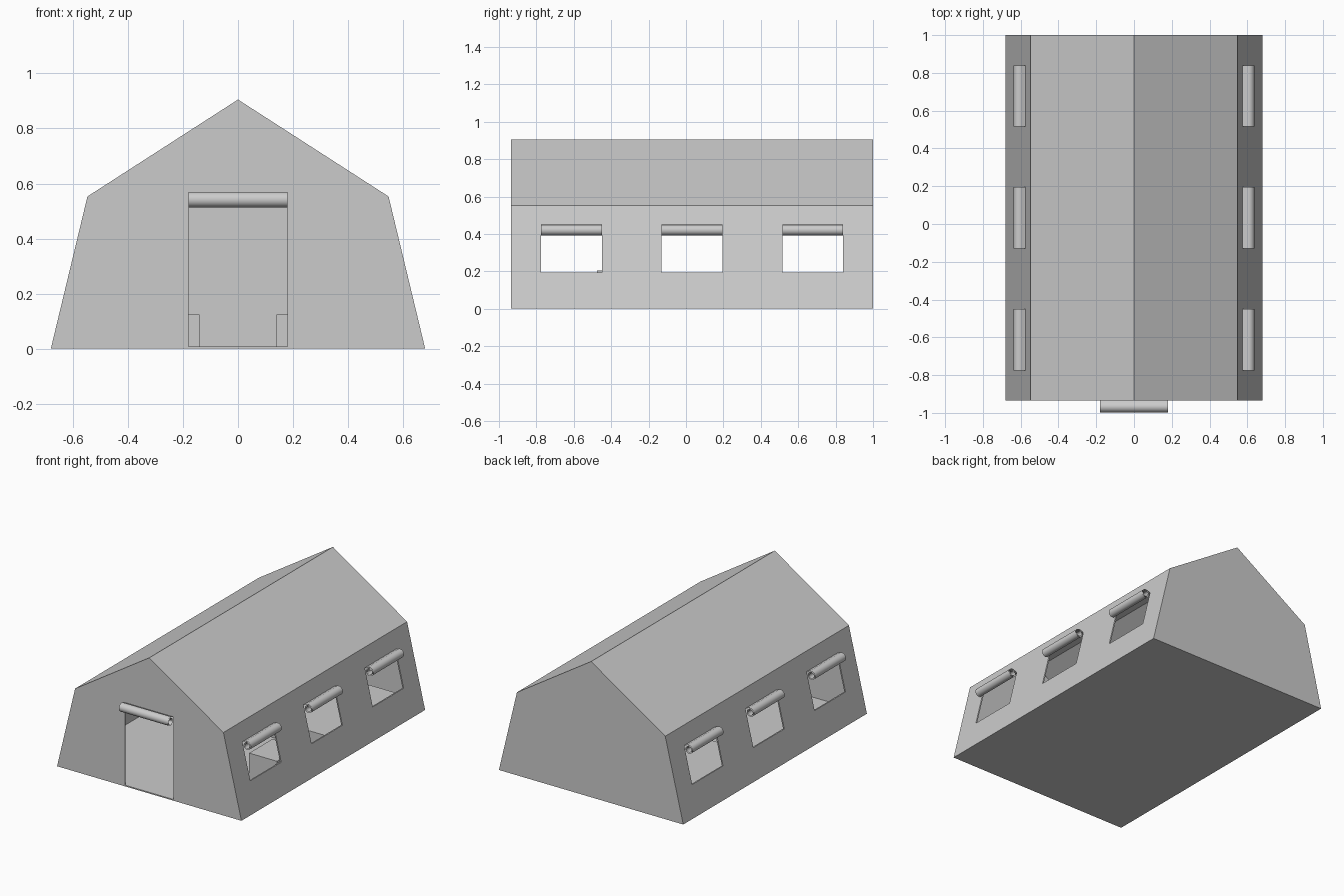
import bpy, bmesh, math

if "Cube" in bpy.data.objects:
    bpy.data.objects.remove(bpy.data.objects["Cube"])

FRONT, BACK = -0.935, 1.0
WINDOWS = [(-0.775, -0.45), (-0.13, 0.195), (0.515, 0.84)]


def make_object(name, verts, faces):
    mesh = bpy.data.meshes.new(name)
    mesh.from_pydata(verts, [], faces)
    bm = bmesh.new()
    bm.from_mesh(mesh)
    bmesh.ops.recalc_face_normals(bm, faces=bm.faces)
    bm.to_mesh(mesh)
    bm.free()
    ob = bpy.data.objects.new(name, mesh)
    bpy.context.collection.objects.link(ob)
    return ob


def prism(name, half, y0, y1):
    # mirror the half profile across x = 0 and extrude it along y
    prof = half + [(-x, z) for x, z in reversed(half) if x > 0]
    n = len(prof)
    verts = [(x, y, z) for y in (y0, y1) for x, z in prof]
    faces = [list(range(n)), list(range(n, 2 * n))]
    faces += [(i, (i + 1) % n, n + (i + 1) % n, n + i) for i in range(n)]
    return make_object(name, verts, faces)


def box(name, x, y, z):
    verts = [(a, b, c) for a in x for b in y for c in z]
    faces = [(0, 1, 3, 2), (4, 5, 7, 6), (0, 1, 5, 4),
             (2, 3, 7, 6), (0, 2, 6, 4), (1, 3, 7, 5)]
    return make_object(name, verts, faces)


def cut(target, cutter):
    mod = target.modifiers.new("cut", 'BOOLEAN')
    mod.object = cutter
    mod.operation = 'DIFFERENCE'
    mod.solver = 'EXACT'
    cutter.hide_render = True
    bpy.ops.object.select_all(action='DESELECT')
    bpy.context.view_layer.objects.active = target
    target.select_set(True)
    bpy.ops.object.modifier_apply(modifier=mod.name)
    bpy.data.objects.remove(cutter, do_unlink=True)


def rolled_flap(name, w0, w1, place):
    # thin sheet: leaves the wall, then spirals inward (u outward, v up)
    steps, turns = 48, 2.2
    prof = [(-0.036, 0.018)]
    for i in range(steps + 1):
        t = i / steps
        a = math.radians(130) - t * turns * math.tau
        r = 0.031 - 0.017 * t
        prof.append((r * math.cos(a), r * math.sin(a)))
    verts = [place(u, v, w) for u, v in prof for w in (w0, w1)]
    faces = [(2 * i, 2 * i + 1, 2 * i + 3, 2 * i + 2) for i in range(len(prof) - 1)]
    ob = make_object(name, verts, faces)
    for p in ob.data.polygons:
        p.use_smooth = True
    return ob


# canvas shell with floor, hollow inside
shell = prism("tent_shell", [(0, 0.905), (0.547, 0.553), (0.68, 0)], FRONT, BACK)
cut(shell, prism("inside_cutter", [(0, 0.895), (0.539, 0.548), (0.67, 0.008)],
                 FRONT + 0.008, BACK - 0.008))

# door and window openings
cut(shell, box("door_cutter", (-0.18, 0.18), (-1.1, -0.8), (0.008, 0.555)))
for y0, y1 in WINDOWS:
    cut(shell, box("window_cutter", (-1, 1), (y0, y1), (0.193, 0.435)))

# rolled door flap
rolled_flap("door_roll", -0.18, 0.18, lambda u, v, w: (w, FRONT - 0.034 - u, 0.54 + v))

# rolled window flaps on both sides
for side, label in ((1, "right"), (-1, "left")):
    for i, (y0, y1) in enumerate(WINDOWS):
        rolled_flap(f"{label}_window_roll_{i + 1}", y0, y1,
                    lambda u, v, w, s=side: (s * (0.609 + u), w, 0.419 + v))

# low platforms and a crate inside
for label, xs in (("right", (0.14, 0.635)), ("left", (-0.635, -0.14))):
    box(f"{label}_platform", xs, (0.135, 0.88), (0.004, 0.125))
box("crate", (0.415, 0.62), (-0.475, -0.23), (0.004, 0.205))
